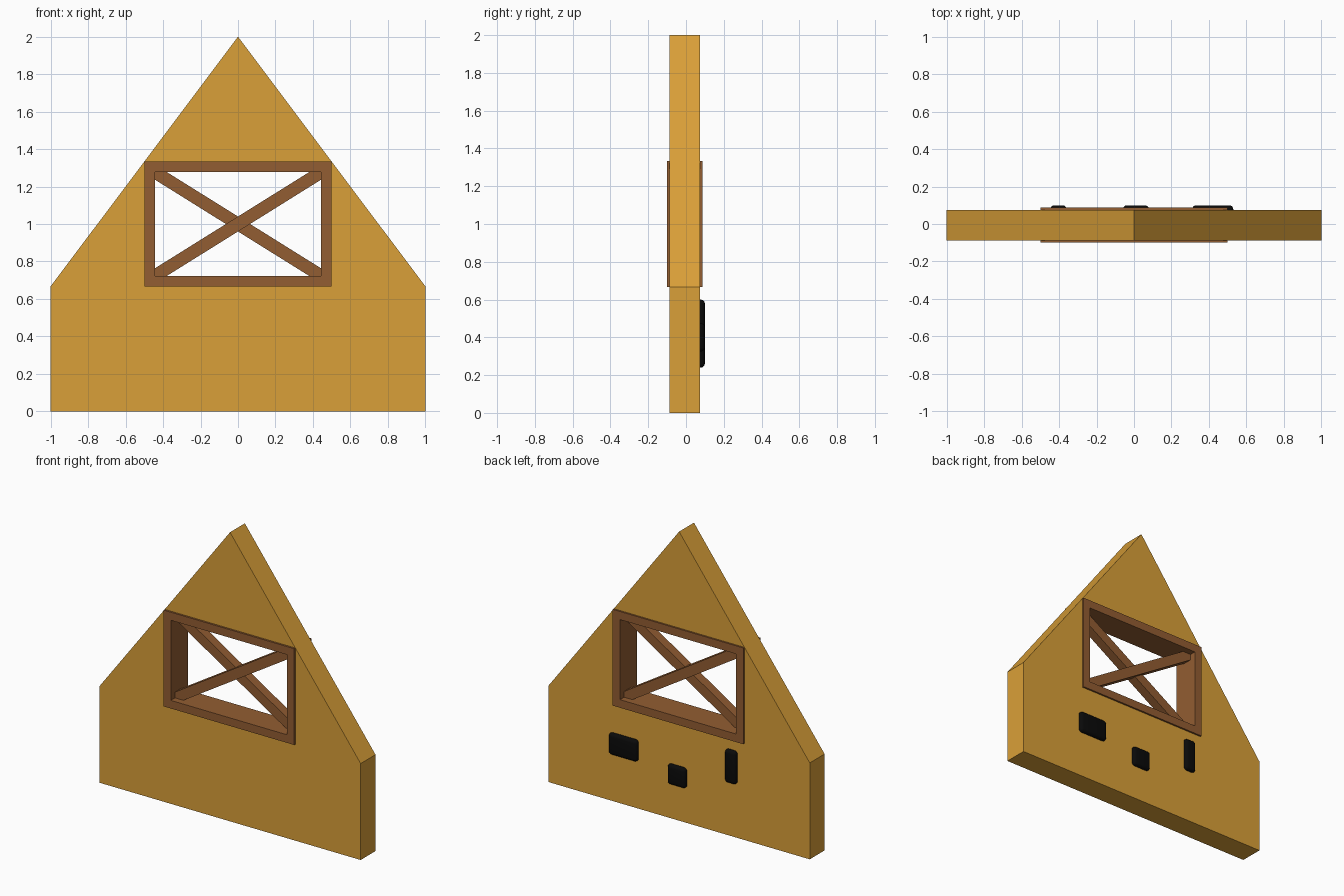
import bpy, bmesh, math
from mathutils import Matrix, Vector

if "Cube" in bpy.data.objects:
    bpy.data.objects.remove(bpy.data.objects["Cube"])


def material(name, color):
    m = bpy.data.materials.new(name)
    m.diffuse_color = (*color, 1)
    m.use_nodes = True
    m.node_tree.nodes["Principled BSDF"].inputs["Base Color"].default_value = m.diffuse_color
    return m


AMBER = material("amber_wood", (0.70, 0.35, 0.04))
BROWN = material("brown_wood", (0.29, 0.11, 0.032))
BLACK = material("black_pad", (0.003, 0.003, 0.003))


def finish(bm, name, mat):
    bmesh.ops.recalc_face_normals(bm, faces=bm.faces)
    me = bpy.data.meshes.new(name)
    bm.to_mesh(me)
    bm.free()
    me.materials.append(mat)
    ob = bpy.data.objects.new(name, me)
    bpy.context.collection.objects.link(ob)
    return ob


def add_prism(bm, points, y0, y1):
    """Extrude an x-z outline from y0 to y1."""
    face = bm.faces.new([bm.verts.new((x, y0, z)) for x, z in points])
    ext = bmesh.ops.extrude_face_region(bm, geom=[face])
    moved = [v for v in ext["geom"] if isinstance(v, bmesh.types.BMVert)]
    bmesh.ops.translate(bm, verts=moved, vec=(0, y1 - y0, 0))


# Window opening, wall and frame depths
W, Z0, Z1 = 0.5, 0.667, 1.333
WALL_Y = (-0.087, 0.075)
FRAME_Y = (-0.1, 0.087)

# Gable wall: body around the opening plus the peak above it
bm = bmesh.new()
add_prism(bm, [(-1, 0), (1, 0), (1, Z0), (W, Z1), (W, Z0),
               (-W, Z0), (-W, Z1), (-1, Z0)], *WALL_Y)
add_prism(bm, [(-W, Z1), (W, Z1), (0, 2)], *WALL_Y)
finish(bm, "gable_wall", AMBER)

# Window frame: four mitred rails
T = 0.056
outer = [(-W, Z0), (W, Z0), (W, Z1), (-W, Z1)]
inner = [(-W + T, Z0 + T), (W - T, Z0 + T), (W - T, Z1 - T), (-W + T, Z1 - T)]
bm = bmesh.new()
ring = []
for y in FRAME_Y:
    for pts in (outer, inner):
        ring.append([bm.verts.new((x, y, z)) for x, z in pts])
fo, fi, bo, bi = ring
for i in range(4):
    j = (i + 1) % 4
    for a, b in ((fo, fi), (fi, bi), (bi, bo), (bo, fo)):
        bm.faces.new((a[i], a[j], b[j], b[i]))
finish(bm, "window_frame", BROWN)

# Crossed braces, one in front of the other
dx, dz = 2 * (W - T), Z1 - Z0 - 2 * T
for name, sign, y in (("front_brace", 1, -0.022), ("back_brace", -1, 0.01)):
    bm = bmesh.new()
    bmesh.ops.create_cube(bm, size=1, matrix=(
        Matrix.Translation((0, y, (Z0 + Z1) / 2))
        @ Matrix.Rotation(-sign * math.atan2(dz, dx), 4, 'Y')
        @ Matrix.Diagonal((math.hypot(dx, dz) + 0.02, 0.065, 0.068, 1))))
    finish(bm, name, BROWN)

# Rounded pads on the back
for name, x, z, w, h in (("wide_pad", 0.42, 0.4, 0.22, 0.15),
                         ("middle_pad", 0.01, 0.31, 0.14, 0.14),
                         ("tall_pad", -0.403, 0.485, 0.088, 0.23)):
    bm = bmesh.new()
    bmesh.ops.create_cube(bm, size=1, matrix=(
        Matrix.Translation((x, 0.07, z)) @ Matrix.Diagonal((w, 0.06, h, 1))))
    bmesh.ops.bevel(bm, geom=bm.edges[:], offset=0.022, segments=4,
                    profile=0.5, affect='EDGES')
    for f in bm.faces:
        f.smooth = True
    finish(bm, name, BLACK)
